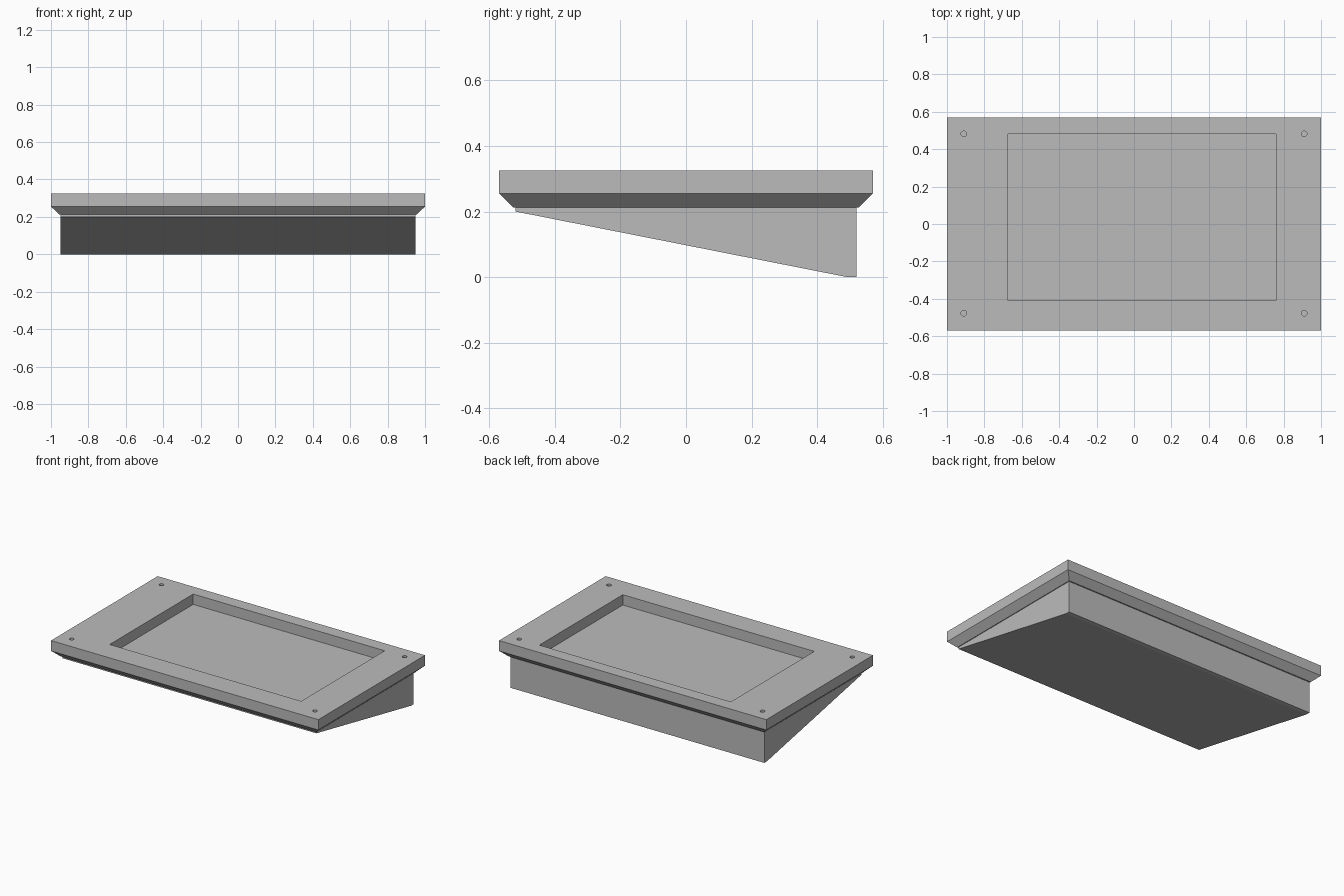
import bpy
import bmesh

cube = bpy.data.objects.get("Cube")
if cube:
    bpy.data.objects.remove(cube, do_unlink=True)

grey = bpy.data.materials.new("plain grey")
grey.use_nodes = True
colour = (0.5, 0.5, 0.5, 1)
grey.diffuse_color = colour
grey.node_tree.nodes["Principled BSDF"].inputs["Base Color"].default_value = colour


def add_object(name, bm):
    bmesh.ops.recalc_face_normals(bm, faces=bm.faces)
    mesh = bpy.data.meshes.new(name)
    bm.to_mesh(mesh)
    bm.free()
    mesh.materials.append(grey)
    obj = bpy.data.objects.new(name, mesh)
    bpy.context.collection.objects.link(obj)
    return obj


def loft(name, rings):
    """Closed solid joining matching rings of points."""
    bm = bmesh.new()
    loops = [[bm.verts.new(p) for p in ring] for ring in rings]
    for low, high in zip(loops, loops[1:]):
        for i in range(len(low)):
            j = (i + 1) % len(low)
            bm.faces.new((low[i], low[j], high[j], high[i]))
    bm.faces.new(loops[0])
    bm.faces.new(loops[-1])
    return add_object(name, bm)


def rectangle(x0, x1, y0, y1, z):
    return [(x0, y0, z), (x1, y0, z), (x1, y1, z), (x0, y1, z)]


def cut(target, cutter):
    cutter.hide_render = True
    cutter.hide_set(True)
    mod = target.modifiers.new(cutter.name, "BOOLEAN")
    mod.operation = "DIFFERENCE"
    mod.solver = "EXACT"
    mod.object = cutter


TOP, RIM, UNDER = 0.325, 0.255, 0.213

# Top panel with a chamfered underside
panel = loft("top_panel", [
    rectangle(-0.955, 0.955, -0.528, 0.528, UNDER),
    rectangle(-1, 1, -0.57, 0.57, RIM),
    rectangle(-1, 1, -0.57, 0.57, TOP),
])

# Off-centre rectangular recess
cut(panel, loft("recess_cutter", [
    rectangle(-0.673, 0.76, -0.41, 0.482, z) for z in (RIM, TOP + 0.1)
]))

# Screw holes in the four corners
holes = bmesh.new()
for x in (-0.91, 0.91):
    for y in (-0.477, 0.482):
        made = bmesh.ops.create_cone(holes, cap_ends=True, segments=16,
                                     radius1=0.015, radius2=0.015, depth=0.14)
        bmesh.ops.translate(holes, verts=made["verts"], vec=(x, y, TOP))
cut(panel, add_object("screw_hole_cutter", holes))

# Wedge-shaped base, deepest at the back
profile = [(-0.52, UNDER), (-0.52, 0.2), (0.492, 0), (0.52, 0), (0.52, UNDER)]
loft("wedge_base", [[(x, y, z) for y, z in profile] for x in (-0.95, 0.95)])
